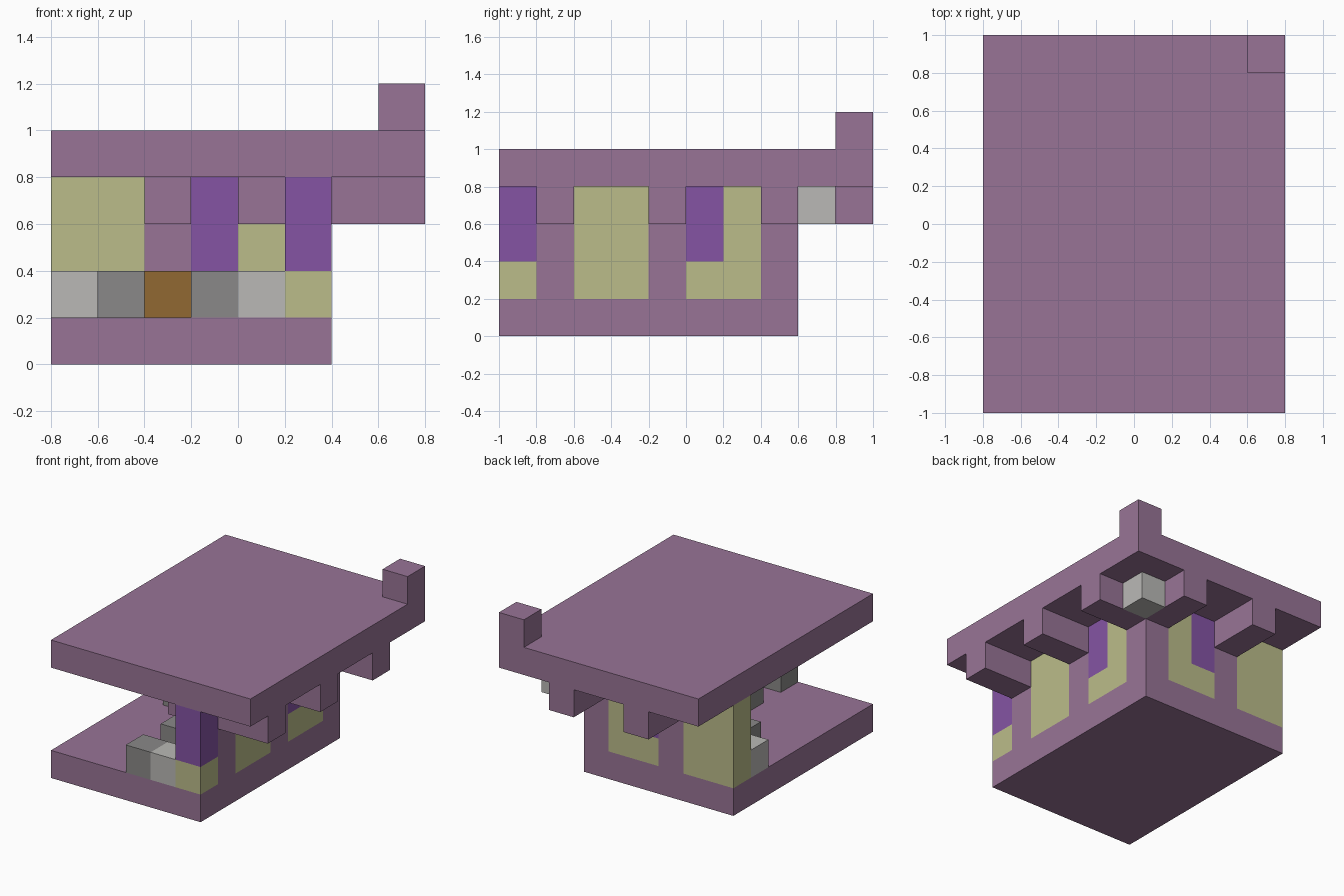
import bpy
import bmesh
from mathutils import Matrix, Vector

CELL = 0.2
ORIGIN = Vector((-0.8, -1.0, 0.0))

old = bpy.data.objects.get("Cube")
if old:
    bpy.data.objects.remove(old, do_unlink=True)


def to_linear(c):
    c /= 255
    return c / 12.92 if c <= 0.04045 else ((c + 0.055) / 1.055) ** 2.4


def material(name, *rgb):
    mat = bpy.data.materials.new(name)
    mat.use_nodes = True
    color = [to_linear(c) for c in rgb] + [1.0]
    mat.diffuse_color = color
    for node in mat.node_tree.nodes:
        if node.type == 'BSDF_PRINCIPLED':
            node.inputs["Base Color"].default_value = color
    return mat


mauve = material("mauve", 152, 116, 150)
straw = material("straw", 187, 188, 138)
purple = material("purple", 133, 84, 164)
pale_grey = material("pale_grey", 186, 185, 182)
grey = material("grey", 138, 137, 136)
brown = material("brown", 145, 105, 50)


def block(name, mat, start, size=(1, 1, 1)):
    """Box given in whole grid cells, from its low corner."""
    start, size = Vector(start), Vector(size)
    bm = bmesh.new()
    center = ORIGIN + (start + size / 2) * CELL
    bmesh.ops.create_cube(bm, size=CELL, matrix=Matrix.Translation(center) @ Matrix.Diagonal(size.to_4d()))
    mesh = bpy.data.meshes.new(name)
    bm.to_mesh(mesh)
    bm.free()
    mesh.materials.append(mat)
    obj = bpy.data.objects.new(name, mesh)
    bpy.context.collection.objects.link(obj)
    return obj


# Slabs and chimney
block("floor", mauve, (0, 0, 0), (6, 8, 1))
block("roof", mauve, (0, 0, 4), (8, 10, 1))
block("chimney", mauve, (7, 9, 5))

# Right wall: posts, panels and purple curtains
for j in (1, 4, 7):
    block("right_wall_post", mauve, (5, j, 1), (1, 1, 3))
block("right_wall_panel", straw, (5, 2, 1), (1, 2, 3))
block("right_wall_end_panel", straw, (5, 6, 1), (1, 1, 3))
for j in (0, 5):
    block("right_wall_sill", straw, (5, j, 1))
    block("right_wall_curtain", purple, (5, j, 2), (1, 1, 2))

# Back wall
block("back_wall_post", mauve, (2, 7, 1), (1, 1, 3))
block("back_wall_panel", straw, (0, 7, 1), (2, 1, 3))
block("back_wall_end_panel", straw, (4, 7, 1), (1, 1, 3))
block("back_wall_sill", straw, (3, 7, 1))
block("back_wall_curtain", purple, (3, 7, 2), (1, 1, 2))

# Beams under the eaves, with their inner ends
for j in (1, 4, 7):
    block("side_beam", mauve, (6, j, 3), (2, 1, 1))
for i in (2, 5):
    block("back_beam", mauve, (i, 8, 3), (1, 2, 1))
for j in (1, 4):
    block("side_beam_inner_end", mauve, (4, j, 3))
block("back_beam_inner_end", mauve, (2, 6, 3))

# Corner lamp and furniture
block("corner_lamp", pale_grey, (6, 8, 3))
for start in ((4, 0, 1), (0, 6, 1)):
    block("pale_cabinet", pale_grey, start)
for start in ((3, 0, 1), (3, 2, 1), (1, 5, 1)):
    block("stool", grey, start)
block("wooden_table", brown, (2, 6, 1))
